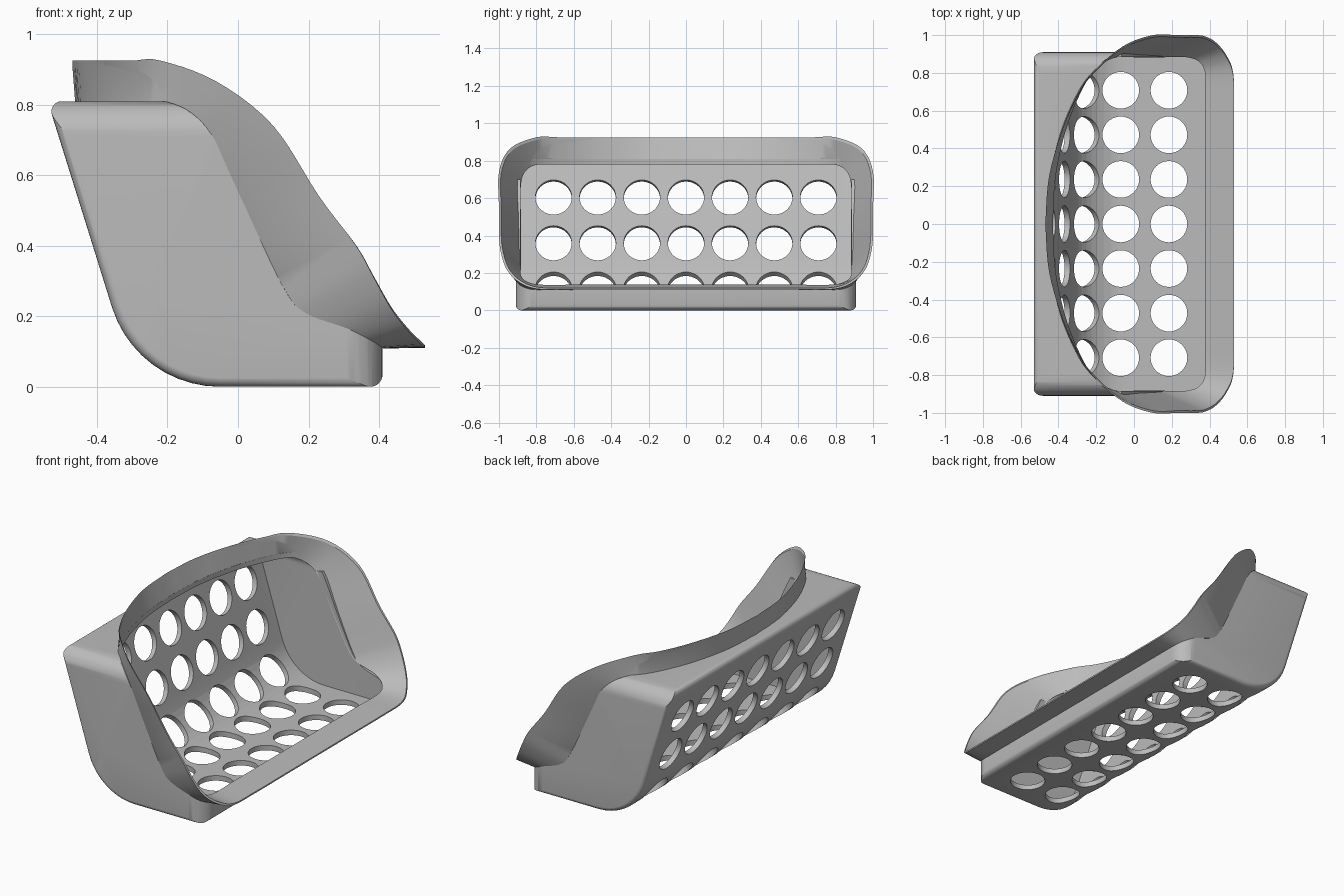
import bpy, bmesh, math
from mathutils import Vector

cube = bpy.data.objects.get("Cube")
if cube:
    bpy.data.objects.remove(cube, do_unlink=True)

grey = bpy.data.materials.new("matte_grey")
grey.use_nodes = True
grey.diffuse_color = (0.5, 0.5, 0.5, 1)
grey.node_tree.nodes["Principled BSDF"].inputs["Base Color"].default_value = (0.5, 0.5, 0.5, 1)


def add_object(name, bm):
    bmesh.ops.recalc_face_normals(bm, faces=bm.faces)
    mesh = bpy.data.meshes.new(name)
    bm.to_mesh(mesh)
    bm.free()
    mesh.materials.append(grey)
    ob = bpy.data.objects.new(name, mesh)
    bpy.context.collection.objects.link(ob)
    return ob


def rounded(corners, steps=10):
    """Polygon from (a, b, radius) corners, with arcs where radius > 0."""
    out = []
    for i, (a, b, r) in enumerate(corners):
        p = Vector((a, b))
        if r == 0:
            out.append(p)
            continue
        u = (Vector(corners[i - 1][:2]) - p).normalized()
        v = (Vector(corners[(i + 1) % len(corners)][:2]) - p).normalized()
        half = u.angle(v) / 2
        centre = p + (u + v).normalized() * r / math.sin(half)
        start = p + u * r / math.tan(half) - centre
        turn = start.angle_signed(p + v * r / math.tan(half) - centre)
        for k in range(steps + 1):
            t = -turn * k / steps
            out.append(centre + Vector((start.x * math.cos(t) - start.y * math.sin(t),
                                        start.x * math.sin(t) + start.y * math.cos(t))))
    return out


def prism(name, outline, axis, lo, hi, bevel=0):
    """Extrude a 2D outline along x, y or z."""
    place = {"x": lambda a, b, t: (t, a, b),
             "y": lambda a, b, t: (a, t, b),
             "z": lambda a, b, t: (a, b, t)}[axis]
    bm = bmesh.new()
    ends = [[bm.verts.new(place(a, b, t)) for a, b in outline] for t in (lo, hi)]
    caps = [bm.faces.new(e) for e in ends]
    n = len(outline)
    for i in range(n):
        j = (i + 1) % n
        bm.faces.new((ends[0][i], ends[0][j], ends[1][j], ends[1][i]))
    if bevel:
        bmesh.ops.recalc_face_normals(bm, faces=bm.faces)
        edges = list({e for f in caps for e in f.edges})
        bmesh.ops.bevel(bm, geom=edges, offset=bevel, segments=5, profile=0.5, affect="EDGES")
    return add_object(name, bm)


def boolean(ob, tool, operation="DIFFERENCE"):
    mod = ob.modifiers.new("cut", "BOOLEAN")
    mod.object, mod.operation, mod.solver = tool, operation, "EXACT"
    bpy.context.view_layer.objects.active = ob
    bpy.ops.object.modifier_apply(modifier=mod.name)
    bpy.data.objects.remove(tool, do_unlink=True)


def rounded_block(name, profile, half, front, top, r, bevel=0):
    """Side profile with rounded upper long edges and front corners."""
    ob = prism(name, rounded(profile), "y", -half, half, bevel)
    w, e = half - 0.0005, 0.0005
    across = [(-w, -1, 0), (w, -1, 0), (w, top - e, r), (-w, top - e, r)]
    plan = [(-1, -w, 0), (front - e, -w, r), (front - e, w, r), (-1, w, 0)]
    boolean(ob, prism("tool", rounded(across), "x", -2, 2), "INTERSECT")
    boolean(ob, prism("tool", rounded(plan), "z", -2, 2), "INTERSECT")
    return ob


def spline(points, steps=5):
    """Smooth path through points, open ended."""
    pts = [Vector(p) for p in points]
    pts = [pts[0] * 2 - pts[1]] + pts + [pts[-1] * 2 - pts[-2]]
    out = []
    for a, b, c, d in zip(pts, pts[1:], pts[2:], pts[3:]):
        for k in range(steps):
            t = k / steps
            out.append(0.5 * (2 * b + (c - a) * t + (2 * a - 5 * b + 4 * c - d) * t * t
                              + (3 * b - a - 3 * c + d) * t ** 3))
    return out + [pts[-2]]


# Opening: where the flare leaves the basket, and its free edge (half, top to bottom)
seam = spline([(-.43, 0, .81), (-.415, .25, .81), (-.36, .5, .81), (-.28, .7, .81),
               (-.21, .81, .81), (-.13, .88, .775), (-.06, .91, .69), (.03, .91, .49),
               (.13, .91, .28), (.19, .91, .21), (.31, .91, .165), (.38, .88, .13),
               (.41, .8, .11), (.41, .6, .11), (.41, .3, .11), (.41, 0, .11)])
edge = spline([(-.47, 0, .925), (-.45, .25, .925), (-.38, .5, .925), (-.3, .68, .925),
               (-.22, .8, .925), (-.06, .94, .865), (.1, 1, .74), (.23, 1, .54),
               (.335, 1, .4), (.385, .99, .31), (.435, .96, .22), (.485, .9, .155),
               (.525, .8, .115), (.53, .6, .11), (.53, .3, .11), (.53, 0, .11)])

# Basket shell
basket = rounded_block("basket", [(-.54, .81, .03), (-.287, 0, .32), (.41, 0, .035), (.41, .81, 0)],
                       .91, .41, .81, .1, .028)
hollow = rounded_block("hollow", [(-.499, .78, 0), (-.265, .03, .29), (.38, .03, 0), (.38, .78, 0)],
                       .885, .38, .78, .07)
boolean(basket, hollow)

# Slanted front opening, then the curved cut in the roof
side = [(p.x, p.z) for p in seam[20:61]]
boolean(basket, prism("tool", side + [(1, .11), (1, 1.2), (-.21, 1.2)], "y", -2, 2))
roof = [(p.x, p.y) for p in seam[:31]]
roof = [(x, -y) for x, y in reversed(roof[1:])] + roof
boolean(basket, prism("tool", [(.6, -.91)] + roof + [(.6, .91)], "z", .7, 1.2))

# Drain holes: floor, bend and back wall rows, each along the wall normal
arc = math.radians(47)
lean = Vector((.954, 0, .298))
rows = [(Vector((.185, 0, .015)), Vector((0, 0, 1))),
        (Vector((-.07, 0, .015)), Vector((0, 0, 1))),
        (Vector((-.05 - .305 * math.sin(arc), 0, .322 - .305 * math.cos(arc))),
         Vector((math.sin(arc), 0, math.cos(arc)))),
        (Vector((-.383, 0, .355)), lean),
        (Vector((-.459, 0, .6)), lean)]
bm = bmesh.new()
for centre, normal in rows:
    for i in range(-3, 4):
        matrix = normal.to_track_quat("Z", "Y").to_matrix().to_4x4()
        matrix.translation = centre + Vector((0, i * .236, 0))
        bmesh.ops.create_cone(bm, cap_ends=True, segments=40, radius1=.097, radius2=.097,
                              depth=.12, matrix=matrix)
boolean(basket, add_object("tool", bm))


# Flared rim: a closed band running round the opening
def full(path):
    return path + [Vector((p.x, -p.y, p.z)) for p in reversed(path[1:-1])]


def inset(path, dx, sy, sz):
    return [Vector((p.x - dx, p.y * sy, .45 + (p.z - .45) * sz)) for p in path]


loops = [full(seam), full(edge), full(inset(edge, 0, .988, .975)), full(inset(seam, .03, .97, .92))]
bm = bmesh.new()
rings = [[bm.verts.new(p) for p in loop] for loop in loops]
n = len(rings[0])
for k, ring in enumerate(rings):
    following = rings[(k + 1) % len(rings)]
    for i in range(n):
        j = (i + 1) % n
        bm.faces.new((ring[i], ring[j], following[j], following[i]))
rim = add_object("flared_rim", bm)

# Smooth shading with crisp edges
bpy.context.view_layer.update()
bpy.ops.object.select_all(action="DESELECT")
basket.select_set(True)
rim.select_set(True)
bpy.context.view_layer.objects.active = basket
bpy.ops.object.shade_smooth_by_angle(angle=math.radians(30))
